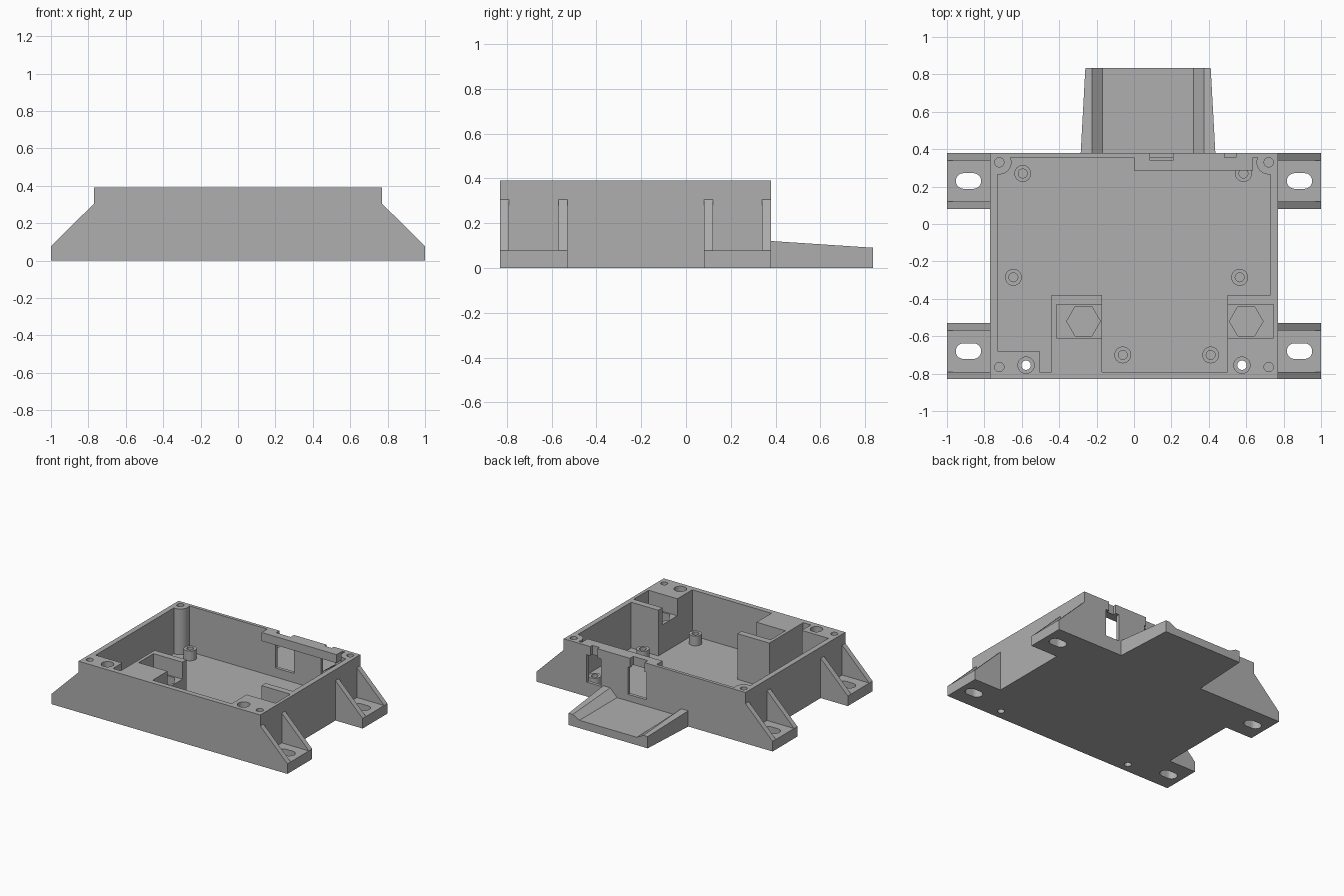
import bpy, bmesh, math
from mathutils import Vector

old = bpy.data.objects.get("Cube")
if old:
    bpy.data.objects.remove(old, do_unlink=True)

grey = bpy.data.materials.new("matte_grey")
grey.use_nodes = True
colour = (0.43, 0.43, 0.43, 1)
grey.diffuse_color = colour
grey.node_tree.nodes["Principled BSDF"].inputs["Base Color"].default_value = colour

TOP, FLOOR, BACK, FRONT, SIDE = 0.39, 0.04, 0.38, -0.83, 0.77
WALL = 0.04


def prism(name, pts, lo, hi, axis="z"):
    """Extrude a closed profile between lo and hi along an axis."""
    place = {"z": lambda a, b, h: (a, b, h), "y": lambda a, b, h: (a, h, b)}[axis]
    bm = bmesh.new()
    rings = [[bm.verts.new(place(a, b, h)) for a, b in pts] for h in (lo, hi)]
    bm.faces.new(rings[0])
    bm.faces.new(rings[1])
    n = len(pts)
    for i in range(n):
        j = (i + 1) % n
        bm.faces.new((rings[0][i], rings[0][j], rings[1][j], rings[1][i]))
    bmesh.ops.recalc_face_normals(bm, faces=bm.faces)
    mesh = bpy.data.meshes.new(name)
    bm.to_mesh(mesh)
    bm.free()
    mesh.materials.append(grey)
    ob = bpy.data.objects.new(name, mesh)
    bpy.context.scene.collection.objects.link(ob)
    return ob


def box(name, x0, x1, y0, y1, z0, z1):
    return prism(name, [(x0, y0), (x1, y0), (x1, y1), (x0, y1)], z0, z1)


def arc(x, y, r, a0, a1, steps):
    angles = [math.radians(a0 + (a1 - a0) * i / steps) for i in range(steps + 1)]
    return [(x + r * math.cos(a), y + r * math.sin(a)) for a in angles]


def rod(name, x, y, r, z0, z1, sides=24):
    return prism(name, arc(x, y, r, 0, 360, sides)[:-1], z0, z1)


def combine(ob, other, operation="DIFFERENCE"):
    """Apply a boolean and discard the helper."""
    mod = ob.modifiers.new("shape", "BOOLEAN")
    mod.object, mod.operation, mod.solver = other, operation, "EXACT"
    deps = bpy.context.evaluated_depsgraph_get()
    deps.update()
    mesh = bpy.data.meshes.new_from_object(ob.evaluated_get(deps))
    ob.modifiers.clear()
    ob.data = mesh
    bpy.data.objects.remove(other, do_unlink=True)


# Open case: cavity outline leaves round rear posts and solid front blocks
case = box("case", -SIDE, SIDE, FRONT, BACK, 0, TOP)
post = arc(0.72, 0.33, 0.065, 157.4, 278.9, 12)
outline = [(-x, y) for x, y in reversed(post)] + post
outline += [(0.73, -0.38), (0.5, -0.38), (0.5, -0.79), (-0.17, -0.79),
            (-0.17, -0.38), (-0.44, -0.38), (-0.44, -0.79), (-0.505, -0.79),
            (-0.505, -0.68), (-0.73, -0.68)]
combine(case, prism("cavity", outline, FLOOR, 0.5))

# Beam along the top of the rear wall
combine(case, box("beam", 0, 0.635, 0.285, 0.37, 0.325, TOP), "UNION")

# Nut pockets open toward the middle, each with a hexagonal seat
for x0, x1, hx in ((-0.415, -0.16, -0.27), (0.49, 0.745, 0.6)):
    combine(case, box("pocket", x0, x1, -0.61, -0.43, 0.26, 0.5))
    combine(case, rod("hex_seat", hx, -0.52, 0.09, 0.12, 0.3, 6))

# Lid screw holes and counterbored through holes
for s in (-1, 1):
    for y in (0.33, -0.765):
        combine(case, rod("lid_hole", s * 0.72, y, 0.025, 0.15, 0.5))
    combine(case, rod("counterbore", s * 0.577, -0.755, 0.044, 0.1, 0.5))
    combine(case, rod("through_hole", s * 0.577, -0.755, 0.025, -0.1, 0.2))

# Rear windows with narrower notches running up through the rim
for x0, x1, inset, depth in ((0.068, 0.225, 0.017, 0.34), (0.455, 0.575, 0.03, 0.355)):
    combine(case, box("window", x0, x1, 0.3, 0.5, 0.11, 0.32))
    combine(case, box("notch", x0 + inset, x1 - inset, depth, 0.5, 0.3, 0.5))

# Circuit board standoffs
spots = [(-0.595, 0.27), (0.585, 0.27), (-0.645, -0.285),
         (0.565, -0.285), (-0.06, -0.7), (0.41, -0.7)]
for x, y in spots:
    standoff = rod("standoff", x, y, 0.045, FLOOR, 0.115)
    combine(standoff, rod("bore", x, y, 0.024, FLOOR + 0.01, 0.2))

# Mounting feet: slotted plates with a triangular gusset on each edge
for s, side in ((-1, "right"), (1, "left")):
    for y0, end in ((FRONT, "front"), (0.08, "rear")):
        y1 = y0 + 0.3
        foot = box(f"{end}_{side}_foot", *sorted((s * SIDE, s)), y0, y1, 0, 0.077)
        ym = y0 + 0.15
        slot = arc(s * 0.885 + 0.026, ym, 0.042, -90, 90, 10)
        slot += arc(s * 0.885 - 0.026, ym, 0.042, 90, 270, 10)
        combine(foot, prism("slot", slot, -0.1, 0.2))
        for g in (y0, y1 - WALL):
            prism(f"{end}_{side}_gusset",
                  [(s * SIDE, 0.077), (s, 0.077), (s * SIDE, 0.305)], g, g + WALL, "y")

# Tapered rear tray with sloping side rails
prism("tray", [(-0.285, BACK), (0.435, BACK), (0.41, 0.835), (-0.26, 0.835)], 0, 0.06)
for s, side in ((-1, "right"), (1, "left")):
    rail = prism(f"tray_{side}_rail",
                 [(0.075 + s * a, z) for a, z in
                  ((0.36, 0.06), (0.36, 0.12), (0.3, 0.12), (0.243, 0.06))],
                 BACK, 0.835, "y")
    for v in rail.data.vertices:
        if v.co.y > 0.8:
            if v.co.z > 0.1:
                v.co.z = 0.09
            if abs(v.co.x - 0.075) > 0.35:
                v.co.x -= s * 0.025
